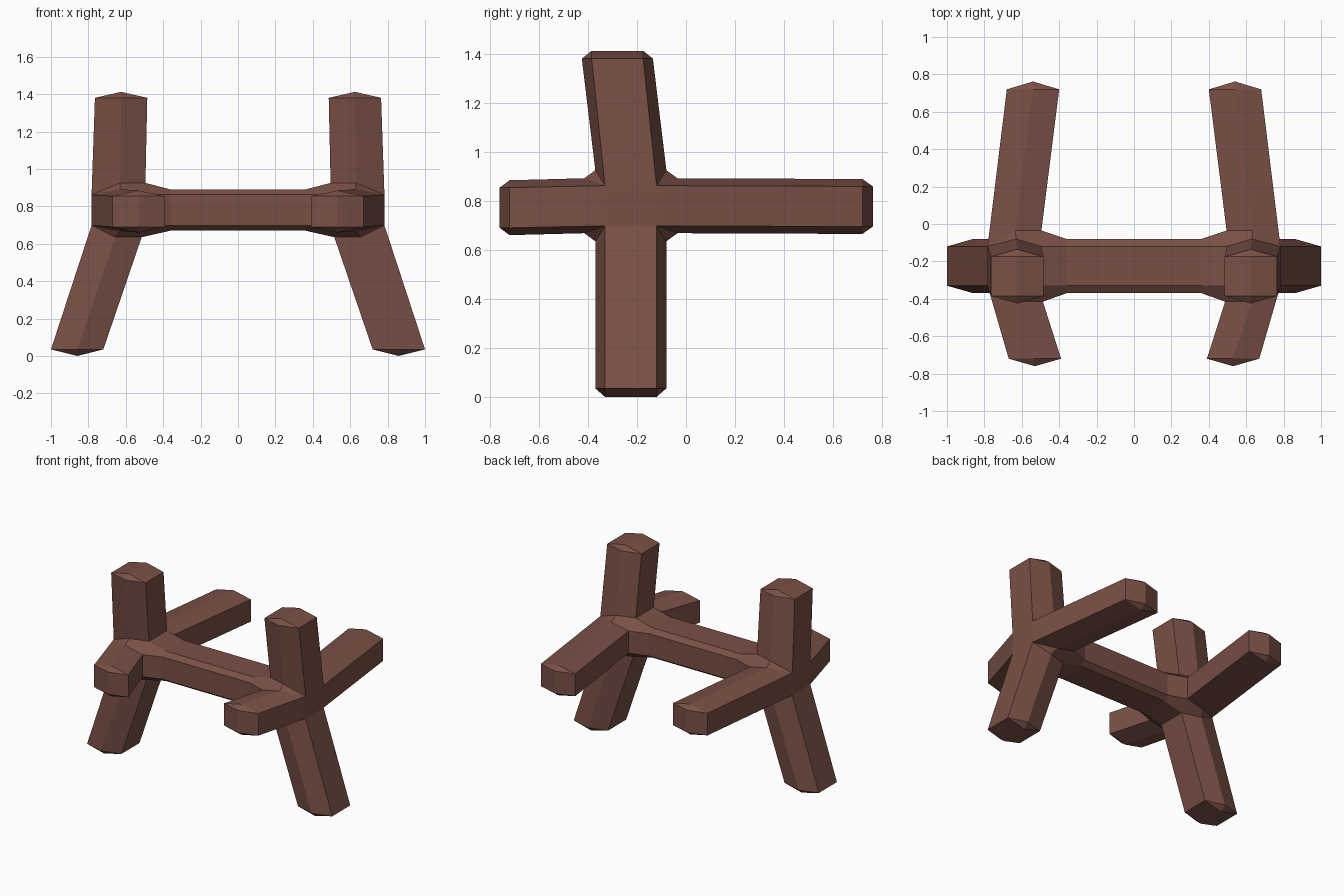
import bpy
import bmesh
from mathutils import Vector

if "Cube" in bpy.data.objects:
    bpy.data.objects.remove(bpy.data.objects["Cube"])

mat = bpy.data.materials.new("dark red brown")
mat.diffuse_color = (0.19, 0.08, 0.06, 1.0)
mat.use_nodes = True
mat.node_tree.nodes["Principled BSDF"].inputs["Base Color"].default_value = mat.diffuse_color

CY, CZ = -0.225, 0.78      # joint centre in the side plane
HY, HZ = 0.105, 0.082      # half size of the flat outer joint plate
bm = bmesh.new()
cache = {}


def v(x, y, z):
    key = (round(x, 4), round(y, 4), round(z, 4))
    if key not in cache:
        cache[key] = bm.verts.new(key)
    return cache[key]


def face(*vs):
    bm.faces.new(vs)


def limb(axis, sign, px, ix, tip, end, tip_x):
    """Six-sided limb leaving the joint; axis 1 = y, 2 = z.
    px / ix: x of ridge and inner corners at the joint.
    tip: tip centre (across, along); end: along-position of the ridge cap."""
    flat, point = (HY, 0.145) if axis == 2 else (HZ, 0.112)
    ca, cc = (CZ, CY) if axis == 2 else (CY, CZ)
    root = 0.145 if axis == 2 else 0.19
    plate = HZ if axis == 2 else HY

    def p(x, across, along):
        return v(x, across, along) if axis == 2 else v(x, along, across)

    base, top, ridge = [], [], []
    for s in (-1, 1):
        b = [p(0.783, cc + s * flat, ca + sign * plate),
             p(px, cc + s * point, ca + sign * root),
             p(ix, cc + s * flat, ca + sign * root)]
        t = [p(tip_x + 0.14, tip[0] + s * flat, tip[1]),
             p(tip_x, tip[0] + s * point, tip[1]),
             p(tip_x - 0.14, tip[0] + s * flat, tip[1])]
        r = p(tip_x, tip[0] + s * flat, end)
        for i in (0, 1):                       # bevelled sides and end triangles
            face(b[i], b[i + 1], t[i + 1], t[i])
            face(t[i], t[i + 1], r)
        base.append(b)
        top.append(t)
        ridge.append(r)
    for i in (0, 2):                           # outer and inner flats with cap
        face(base[0][i], base[1][i], top[1][i], top[0][i])
        face(top[0][i], top[1][i], ridge[1], ridge[0])
    return base


# Four limbs: upright, foot, rear arm, front arm
up = limb(2, 1, 0.63, 0.495, (-0.28, 1.38), 1.412, 0.625)
down = limb(2, -1, 0.655, 0.515, (-0.225, 0.035), 0.0, 0.86)
back = limb(1, 1, 0.635, 0.495, (0.777, 0.72), 0.762, 0.54)
front = limb(1, -1, 0.63, 0.487, (0.772, -0.72), -0.76, 0.53)

# Outer joint plate
face(up[0][0], up[1][0], down[1][0], down[0][0])


# Cross beam (half of it), flaring into the joint, with corner gussets
def beam_ring(x, vert, i, j):
    if vert:
        return v(x, CY + i * HY, CZ + j * 0.11)
    return v(x, CY + i * 0.145, CZ + j * HZ)


for j, a in ((1, up), (-1, down)):
    for i, b in ((1, back), (-1, front)):
        A, B = a[(i + 1) // 2], b[(j + 1) // 2]
        face(A[0], A[1], B[1])
        face(A[1], A[2], B[2], B[1])
        n1, n2 = beam_ring(0.36, True, i, j), beam_ring(0.36, False, i, j)
        m1, m2 = beam_ring(0, True, i, j), beam_ring(0, False, i, j)
        face(A[2], B[2], n2, n1)
        face(n1, n2, m2, m1)
for s, a, vert in ((1, up, True), (-1, down, True), (1, back, False), (-1, front, False)):
    ends = []
    for t in (-1, 1):
        i, j = (t, s) if vert else (s, t)
        ends.append((a[(t + 1) // 2][2], beam_ring(0.36, vert, i, j), beam_ring(0, vert, i, j)))
    for k in (0, 1):
        face(ends[0][k], ends[1][k], ends[1][k + 1], ends[0][k + 1])

# Mirror to the other side and weld at the middle
geom = bm.verts[:] + bm.edges[:] + bm.faces[:]
dup = bmesh.ops.duplicate(bm, geom=geom)["geom"]
for e in dup:
    if isinstance(e, bmesh.types.BMVert):
        e.co = Vector((-e.co.x, e.co.y, e.co.z))
bmesh.ops.remove_doubles(bm, verts=bm.verts[:], dist=0.0005)
bmesh.ops.recalc_face_normals(bm, faces=bm.faces[:])
# Remove the middle seam so the beam faces run straight through
seam = [e for e in bm.edges if all(abs(w.co.x) < 1e-4 for w in e.verts)]
bmesh.ops.dissolve_edges(bm, edges=seam, use_verts=True)

mesh = bpy.data.meshes.new("timber_frame")
bm.to_mesh(mesh)
bm.free()
mesh.materials.append(mat)
obj = bpy.data.objects.new("timber_frame", mesh)
bpy.context.collection.objects.link(obj)
